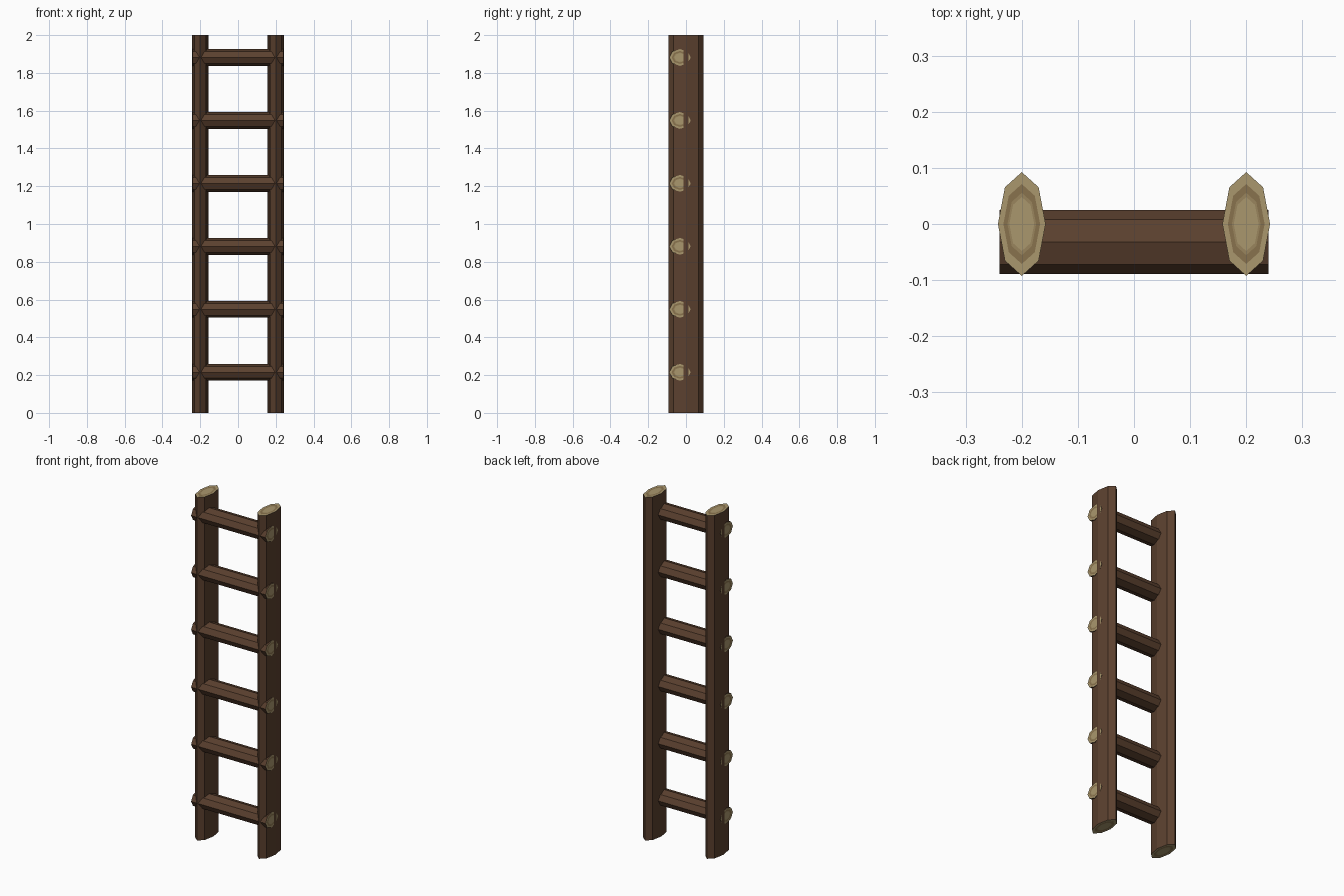
import bpy, bmesh, math
from mathutils import Matrix

if "Cube" in bpy.data.objects:
    bpy.data.objects.remove(bpy.data.objects["Cube"])


def material(name, rgb):
    m = bpy.data.materials.new(name)
    m.diffuse_color = (*rgb, 1)
    m.use_nodes = True
    m.node_tree.nodes["Principled BSDF"].inputs["Base Color"].default_value = m.diffuse_color
    return m


MATS = [material("bark", (0.105, 0.052, 0.028)),
        material("pale_wood", (0.40, 0.31, 0.155)),
        material("ring_wood", (0.25, 0.17, 0.075)),
        material("mid_wood", (0.32, 0.235, 0.11))]
# Growth rings on each cut end: (outer scale, material slot)
RINGS = [(1.0, 1), (0.77, 2), (0.60, 3), (0.52, 1)]


def log(name, rx, ry, length, matrix):
    """Eight-sided oval log along local z, with growth rings on both ends."""
    bm = bmesh.new()

    def loop(scale, z):
        return [bm.verts.new((rx * scale * math.cos(i * math.pi / 4),
                              ry * scale * math.sin(i * math.pi / 4), z)) for i in range(8)]

    def bridge(a, b, slot):
        for i in range(8):
            j = (i + 1) % 8
            bm.faces.new((a[i], a[j], b[j], b[i])).material_index = slot

    ends = [[loop(s, z) for s, _ in RINGS] for z in (-length / 2, length / 2)]
    bridge(ends[0][0], ends[1][0], 0)
    for loops in ends:
        for k in range(len(RINGS) - 1):
            bridge(loops[k], loops[k + 1], RINGS[k][1])
        bm.faces.new(loops[-1]).material_index = RINGS[-1][1]
    bmesh.ops.recalc_face_normals(bm, faces=bm.faces)
    me = bpy.data.meshes.new(name)
    bm.to_mesh(me)
    bm.free()
    for m in MATS:
        me.materials.append(m)
    ob = bpy.data.objects.new(name, me)
    ob.matrix_world = matrix
    bpy.context.collection.objects.link(ob)


# Side rails
for side, x in (("left", -0.2), ("right", 0.2)):
    log(side + "_rail", 0.0425, 0.0925, 2.0, Matrix.Translation((x, 0, 1)))

# Rungs, notched into the front of the rails
for i in range(6):
    z = 0.215 + i / 3
    log(f"rung_{i + 1}", 0.0445, 0.057, 0.48,
        Matrix.Translation((0, -0.032, z)) @ Matrix.Rotation(math.pi / 2, 4, 'Y'))
